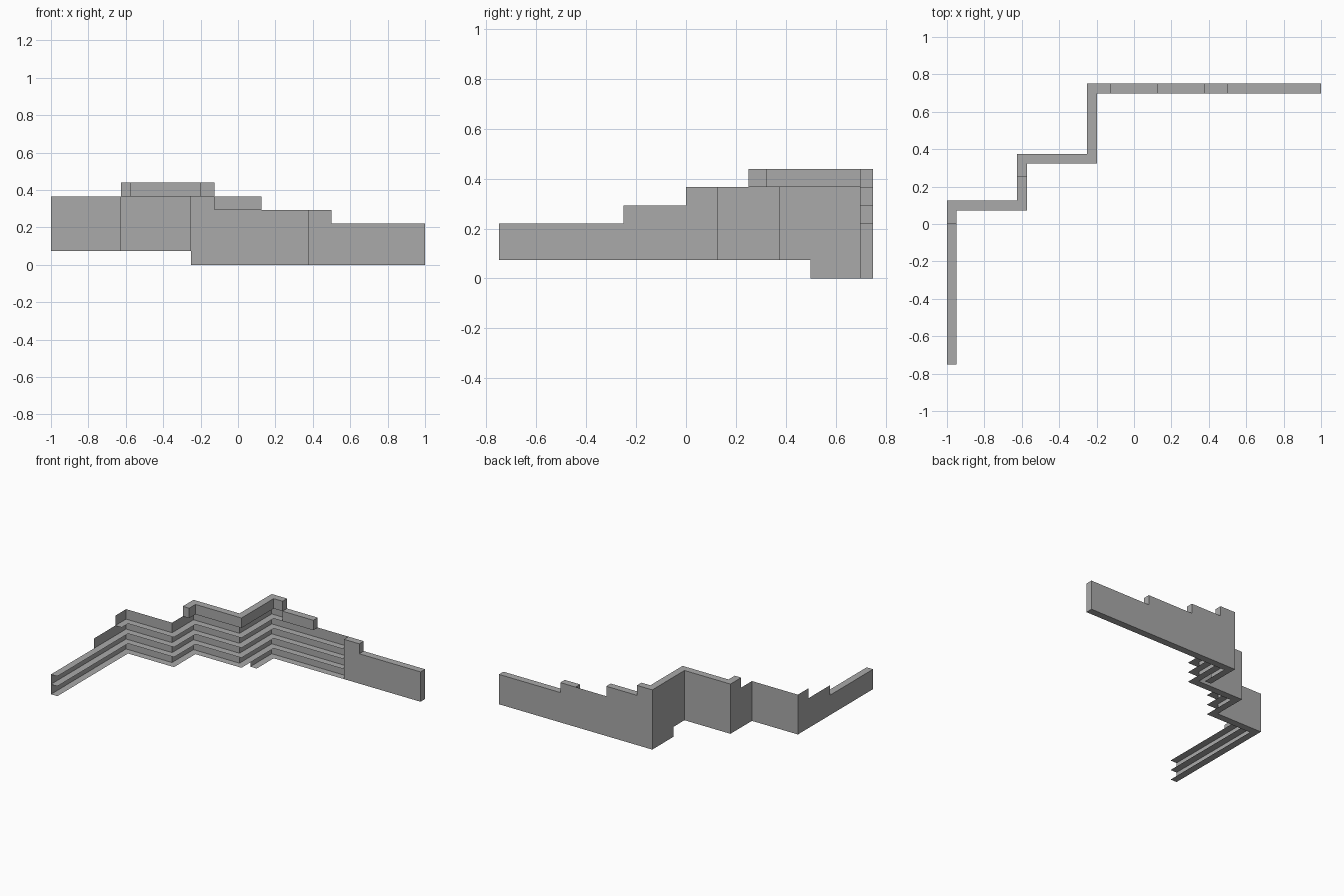
import bpy, bmesh

if "Cube" in bpy.data.objects:
    bpy.data.objects.remove(bpy.data.objects["Cube"])

H = 0.44 / 6      # height of one course
T = 0.052         # wall depth
CORNERS = [(-1, 0.125), (-0.625, 0.125), (-0.625, 0.375), (-0.25, 0.375), (-0.25, 0.75)]

grey = bpy.data.materials.new("stone_grey")
grey.diffuse_color = (0.4, 0.4, 0.4, 1)
grey.use_nodes = True
grey.node_tree.nodes["Principled BSDF"].inputs["Base Color"].default_value = grey.diffuse_color


def make(name, quads):
    bm = bmesh.new()
    for q in quads:
        bm.faces.new([bm.verts.new(p) for p in q])
    bmesh.ops.remove_doubles(bm, verts=bm.verts, dist=1e-5)
    me = bpy.data.meshes.new(name)
    bm.to_mesh(me)
    bm.free()
    me.materials.append(grey)
    ob = bpy.data.objects.new(name, me)
    bpy.context.collection.objects.link(ob)


def path(start, end_x):
    # stepped plan line from a start point to a point on the back wall
    return [start] + [c for c in CORNERS if c[1] > start[1] and c[0] >= start[0]] + [(end_x, 0.75)]


def inner(pts):
    mid = [(x + T, y - T) for x, y in pts[1:-1]]
    return [(pts[0][0] + T, pts[0][1])] + mid + [(pts[-1][0], pts[-1][1] - T)]


def wall(pts, k0, k1):
    # upright faces, facing right of the travel direction
    z0, z1 = k0 * H, k1 * H
    return [[(*a, z0), (*b, z0), (*b, z1), (*a, z1)] for a, b in zip(pts, pts[1:])]


def shelf(pts, k):
    inn = inner(pts)
    z = k * H
    return [[(*pts[i], z), (*inn[i], z), (*inn[i + 1], z), (*pts[i + 1], z)]
            for i in range(len(pts) - 1)]


def strip(x0, x1, k):
    z = k * H
    return [[(x0, 0.75, z), (x0, 0.75 - T, z), (x1, 0.75 - T, z), (x1, 0.75, z)]]


def box_front(x0, x1):
    return [(x0, 0.75), (x0, 0.75 - T), (x1, 0.75 - T), (x1, 0.75)]


# start point and right-hand end of each course, bottom to top
courses = [((-0.25, 0.5), 1), ((-1, -0.75), 1), ((-1, -0.75), 1),
           ((-1, -0.25), 0.5), ((-1, 0), 0.125), ((-0.625, 0.25), -0.125)]

# outer skin of the wall
skin = []
for k, (s, e) in enumerate(courses):
    skin += wall(path(s, e)[::-1], k, k + 1)
make("outer_skin", skin)

# thin ledges between the courses on the open inner side
for k, (s, e) in enumerate(courses):
    if k == 3:
        s, e = (-1, -0.75), 1
    if k == 5:
        e = 0.125
    make(f"ledge_{k}", shelf(path(s, e), k))

# closed top course
top = path(*courses[5])
make("top_course", wall([top[0]] + inner(top) + [top[-1]], 5, 6) + shelf(top, 6))

# closed blocks on the back wall
make("middle_block", wall(box_front(-0.125, 0.125), 4, 5))
make("right_block", wall(box_front(0.375, 1), 0, 3))
make("right_step", wall(box_front(0.375, 0.5), 3, 4) + strip(0.375, 0.5, 4))
